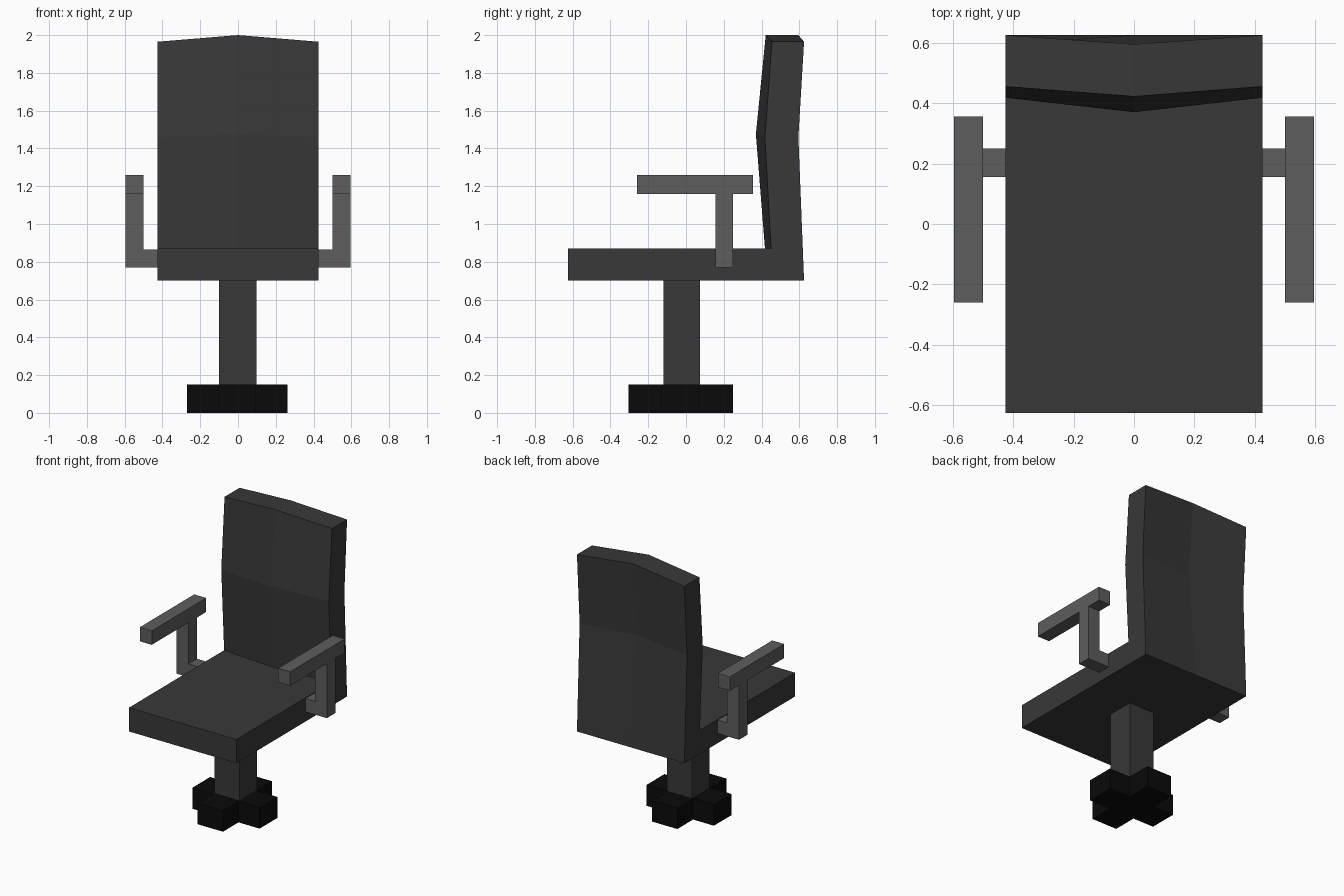
import bpy, bmesh

if "Cube" in bpy.data.objects:
    bpy.data.objects.remove(bpy.data.objects["Cube"])


def material(name, v):
    m = bpy.data.materials.new(name)
    m.diffuse_color = (v, v, v, 1)
    m.use_nodes = True
    m.node_tree.nodes["Principled BSDF"].inputs["Base Color"].default_value = m.diffuse_color
    return m


DARK = material("dark_grey", 0.04)
GREY = material("mid_grey", 0.11)
BLACK = material("black", 0.003)


def loft(name, sections, mat):
    """Skin matching closed sections and cap both ends."""
    bm = bmesh.new()
    rings = [[bm.verts.new(p) for p in s] for s in sections]
    n = len(rings[0])
    for a, b in zip(rings, rings[1:]):
        for i in range(n):
            j = (i + 1) % n
            bm.faces.new((a[i], a[j], b[j], b[i]))
    bm.faces.new(rings[0])
    bm.faces.new(rings[-1][::-1])
    bmesh.ops.recalc_face_normals(bm, faces=bm.faces)
    me = bpy.data.meshes.new(name)
    bm.to_mesh(me)
    bm.free()
    me.materials.append(mat)
    ob = bpy.data.objects.new(name, me)
    bpy.context.collection.objects.link(ob)
    return ob


def box(name, x, y, z, mat):
    outline = [(x[0], y[0]), (x[1], y[0]), (x[1], y[1]), (x[0], y[1])]
    return loft(name, [[(px, py, pz) for px, py in outline] for pz in z], mat)


# Seat and bowed backrest: side profiles at the edges and the centre line
edge = [(-.625, .70), (-.625, .87), (.45, .87), (.418, 1.46),
        (.455, 1.965), (.625, 1.965), (.595, 1.46), (.625, .70)]
mid = [(-.625, .70), (-.625, .87), (.418, .87), (.37, 1.475),
       (.422, 2.0), (.595, 2.0), (.552, 1.475), (.625, .70)]
loft("seat_and_back", [[(x, y, z) for y, z in prof]
                       for x, prof in ((-.425, edge), (0, mid), (.425, edge))], DARK)

# Armrests: bent bracket plus pad on each side
bracket = [(.425, .77), (.595, .77), (.595, 1.16), (.50, 1.16), (.50, .865), (.425, .865)]
for side, s in (("left", -1), ("right", 1)):
    loft(f"arm_bracket_{side}", [[(s * x, y, z) for x, z in bracket]
                                 for y in (.155, .25)], GREY)
    box(f"arm_pad_{side}", (s * .50, s * .595), (-.26, .355), (1.16, 1.26), GREY)

# Square column
box("column", (-.10, .097), (-.12, .075), (.15, .70), DARK)

# Cross-shaped foot
x0, x1, x2, x3 = -.27, -.105, .095, .262
y0, y1, y2, y3 = -.305, -.13, .07, .248
cross = [(x1, y0), (x2, y0), (x2, y1), (x3, y1), (x3, y2), (x2, y2),
         (x2, y3), (x1, y3), (x1, y2), (x0, y2), (x0, y1), (x1, y1)]
loft("cross_foot", [[(x, y, z) for x, y in cross] for z in (0, .15)], BLACK)
